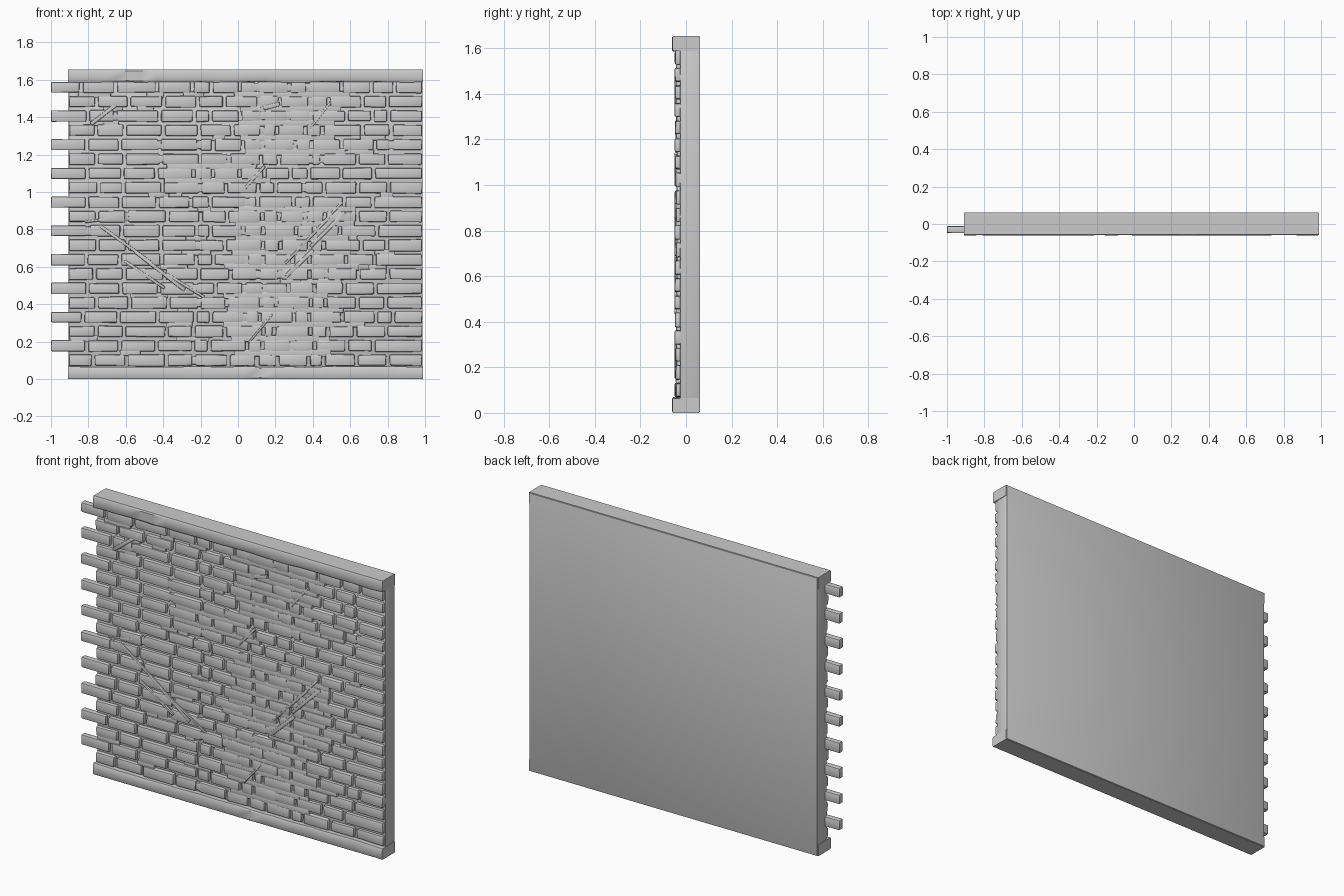
import bpy, bmesh, random
from math import radians, cos, sin
from mathutils import Matrix, Vector

if "Cube" in bpy.data.objects:
    bpy.data.objects.remove(bpy.data.objects["Cube"])

random.seed(7)
R = random.uniform
PITCH, TOP, ROWS, BH = 0.0768, 1.56, 20, 0.059


def row_z(i):
    return TOP - i * PITCH


def add_box(bm, x0, x1, y0, y1, z0, z1, bevel=0.006, jitter=0.0, rot=None, segs=2):
    """Bevelled box with optional corner jitter and optional rotation about y."""
    c = Vector(((x0 + x1) / 2, (y0 + y1) / 2, (z0 + z1) / 2))
    m = Matrix.Translation(c)
    if rot is not None:
        m = m @ Matrix.Rotation(rot, 4, 'Y')
    m = m @ Matrix.Diagonal((x1 - x0, y1 - y0, z1 - z0, 1))
    vs = bmesh.ops.create_cube(bm, size=1, matrix=m)['verts']
    for v in vs:
        v.co += Vector((R(-1, 1), R(-0.4, 0.4), R(-1, 1))) * jitter
    edges = list({e for v in vs for e in v.link_edges})
    if bevel:
        bmesh.ops.bevel(bm, geom=edges, offset=bevel, segments=segs,
                        profile=0.5, affect='EDGES')


def finish(bm, name):
    me = bpy.data.meshes.new(name)
    bm.to_mesh(me)
    bm.free()
    ob = bpy.data.objects.new(name, me)
    bpy.context.collection.objects.link(ob)
    bpy.ops.object.select_all(action='DESELECT')
    bpy.context.view_layer.objects.active = ob
    ob.select_set(True)
    bpy.ops.object.shade_smooth_by_angle(angle=radians(35))
    return ob


# Backing slab, whose front face is the recessed mortar
bm = bmesh.new()
add_box(bm, -0.906, 0.987, -0.026, 0.062, 0.003, 1.652, 0.004)
finish(bm, "wall_slab")


# Top and bottom trim beams with a slightly worn front edge
def trim(name, z0, z1, inner):
    bm = bmesh.new()
    n = 24
    rings = []
    for k in range(n + 1):
        x = -0.91 + 1.9 * k / n
        w, d = R(-0.003, 0.003), R(0, 0.003)
        za, zb = (z0 + w, z1) if inner < 0 else (z0, z1 + w)
        prof = [(0.058, z0), (0.058, z1), (-0.056, zb), (-0.062 + d, zb - 0.007),
                (-0.062 + d, za + 0.007), (-0.056, za)]
        rings.append([bm.verts.new((x, y, z)) for y, z in prof])
    for a, b in zip(rings, rings[1:]):
        for j in range(6):
            bm.faces.new((a[j], a[j - 1], b[j - 1], b[j]))
    bm.faces.new(rings[0])
    bm.faces.new(rings[-1][::-1])
    bmesh.ops.recalc_face_normals(bm, faces=bm.faces[:])
    finish(bm, name)


trim("top_trim", 1.588, 1.655, -1)
trim("bottom_trim", 0.0, 0.066, 1)

# Areas where the joints are pointed flush: x range, first row, last row
WORN = [(0.03, 0.55, 0, 5), (-0.39, 0.12, 5, 7), (-0.02, 0.28, 8, 13),
        (0.2, 0.62, 8, 13), (-0.02, 0.46, 14, 19)]


def worn(x, i):
    return any(a < x < b and r0 <= i <= r1 for a, b, r0, r1 in WORN)


# Running-bond bricks; every other row sticks out at the left end
bricks, fill = bmesh.new(), bmesh.new()
EVEN = [-0.82, -0.635, -0.42, -0.23, -0.135, 0.03, 0.12, 0.29, 0.39, 0.56, 0.735, 0.82]
ODD = [-0.765, -0.60, -0.395, -0.22, -0.05, 0.115, 0.205, 0.37, 0.47, 0.645, 0.81]
for i in range(ROWS):
    z = row_z(i)
    joints = ODD if i % 2 else EVEN
    joints = [x + R(-0.022, 0.022) for x in joints]
    if not i % 2 and R(0, 1) < 0.6:
        joints.pop()
    edges = [-0.912 if i % 2 else -1.009] + joints + [0.993]
    for a, b in zip(edges, edges[1:]):
        flush = worn((a + b) / 2, i)
        front = -0.047 + (R(-0.001, 0.001) if flush else R(-0.003, 0.003))
        h = BH / 2 + R(-0.002, 0.002)
        add_box(bricks, a + 0.009, b - 0.009, front, -0.012, z - h, z + h,
                0.007, 0.0025 if a > -0.95 else 0.001)
        # some upright joints are filled too
        if R(0, 1) < (0.4 if flush else 0.08) and a > -0.9:
            add_box(fill, a - 0.02, a + 0.02, -0.0435, -0.02,
                    z - 0.022, z + 0.022, 0.003, 0.002)
    # stray smears of mortar in the open horizontal joints
    for k in range(3):
        x = R(-0.85, 0.85)
        w = R(0.03, 0.09)
        if i < ROWS - 1:
            add_box(fill, x - w, x + w, R(-0.042, -0.036), -0.02,
                    z - PITCH / 2 - 0.015, z - PITCH / 2 + 0.015, 0.003, 0.003)
finish(bricks, "bricks")

# Flush horizontal mortar across the worn areas
for a, b, r0, r1 in WORN:
    for i in range(r0, r1):
        z = row_z(i) - PITCH / 2
        add_box(fill, a + R(-0.06, 0.04), b + R(-0.04, 0.06), -0.0452 + R(0, 0.002),
                -0.02, z - 0.018, z + 0.018, 0.002, 0.0015)
finish(fill, "flush_mortar")

# Diagonal scrape ridges: centre x, centre z, length, slope in degrees
bm = bmesh.new()
SCRAPES = [(0.42, 0.80, 0.40, 47), (0.37, 0.74, 0.34, 46), (0.48, 0.80, 0.26, 45),
           (0.33, 0.62, 0.2, 44), (-0.6, 0.72, 0.34, -36), (-0.42, 0.58, 0.34, -38),
           (-0.5, 0.56, 0.26, -34), (-0.28, 0.5, 0.24, -32), (-0.74, 0.85, 0.16, 8),
           (0.09, 1.08, 0.16, 48), (0.12, 0.27, 0.2, 50), (0.44, 1.41, 0.18, 52),
           (-0.7, 1.43, 0.22, 38), (0.18, 1.46, 0.09, 15)]
for x, z, l, s in SCRAPES:
    w = R(0.006, 0.011)
    add_box(bm, x - l / 2, x + l / 2, -0.0505, -0.038, z - w, z + w,
            0.004, 0.002, rot=-radians(s))
finish(bm, "scrape_ridges")
